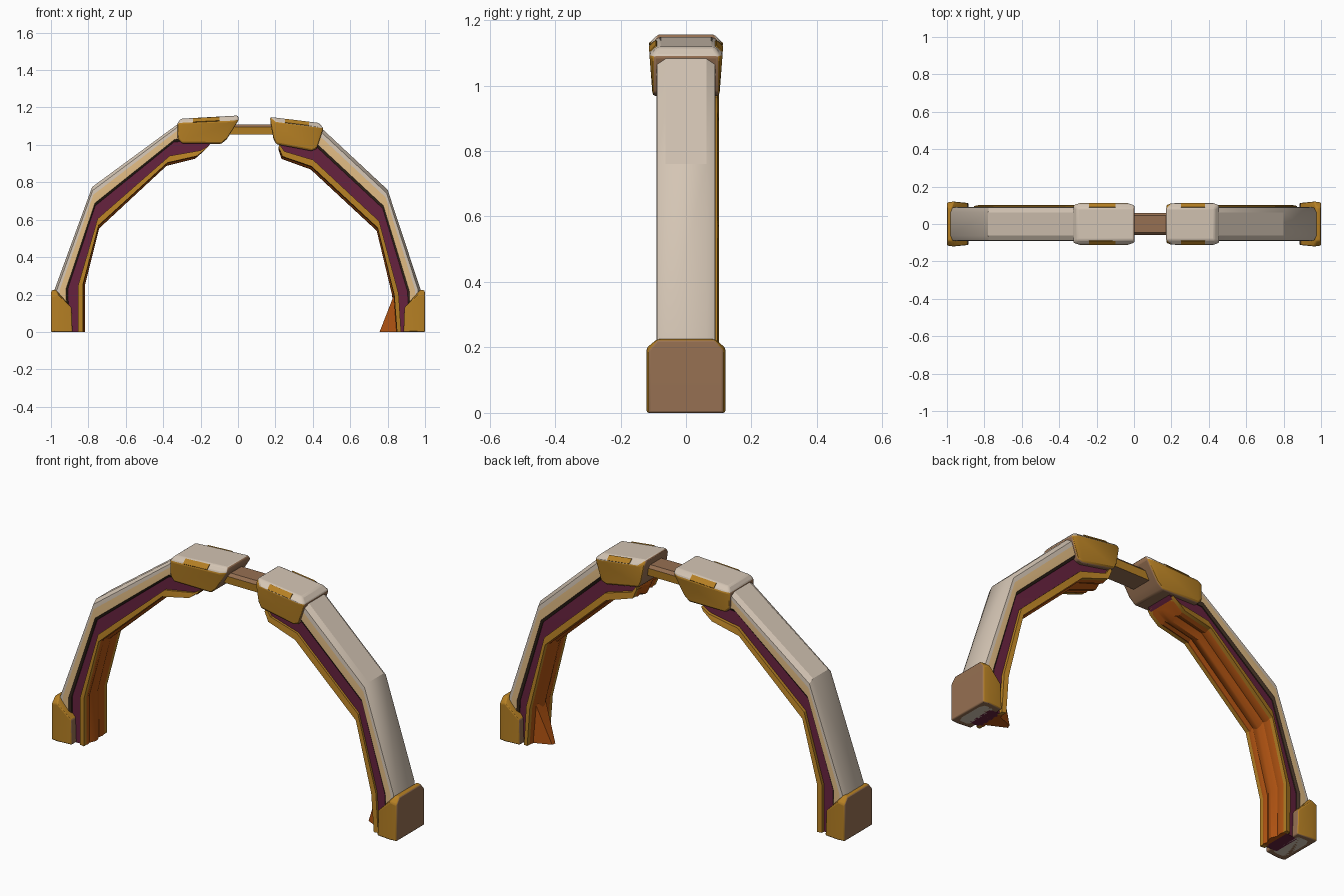
import bpy, bmesh, math
from mathutils import Vector

if "Cube" in bpy.data.objects:
    bpy.data.objects.remove(bpy.data.objects["Cube"])

def srgb(r, g, b):
    lin = lambda c: (c / 255 / 12.92) if c < 10 else ((c / 255 + 0.055) / 1.055) ** 2.4
    return (lin(r), lin(g), lin(b), 1)

def material(name, *rgb):
    m = bpy.data.materials.new(name)
    m.diffuse_color = srgb(*rgb)
    m.use_nodes = True
    m.node_tree.nodes["Principled BSDF"].inputs["Base Color"].default_value = m.diffuse_color
    return m

CREAM = material("cream", 212, 197, 180)
TAN = material("tan", 226, 188, 132)
DARK = material("dark_seam", 62, 46, 34)
MAROON = material("maroon", 102, 34, 62)
GOLD = material("gold", 182, 128, 36)
ORANGE = material("orange", 178, 84, 18)
BROWN = material("brown", 150, 112, 82)

def finish(bm, name, mats, bevel=0.0):
    bmesh.ops.recalc_face_normals(bm, faces=bm.faces[:])
    me = bpy.data.meshes.new(name)
    bm.to_mesh(me)
    bm.free()
    for m in mats:
        me.materials.append(m)
    ob = bpy.data.objects.new(name, me)
    bpy.context.collection.objects.link(ob)
    if bevel:
        b = ob.modifiers.new("bevel", 'BEVEL')
        b.width, b.segments, b.limit_method = bevel, 2, 'ANGLE'
        b.angle_limit = math.radians(30)
    bpy.ops.object.select_all(action='DESELECT')
    ob.select_set(True)
    bpy.context.view_layer.objects.active = ob
    bpy.ops.object.shade_smooth_by_angle(angle=math.radians(28))
    return ob

def loft(name, path, section, mats):
    """Sweep a closed section of (depth fraction, y, material) along outer/inner node pairs."""
    bm = bmesh.new()
    rings = []
    for ox, oz, ix, iz in path:
        rings.append([bm.verts.new((ox + f * (ix - ox), y, oz + f * (iz - oz)))
                      for f, y, _ in section])
    n = len(section)
    for a, b in zip(rings, rings[1:]):
        for i in range(n):
            j = (i + 1) % n
            bm.faces.new((a[i], a[j], b[j], b[i])).material_index = section[i][2]
    bm.faces.new(rings[0])
    bm.faces.new(rings[-1])
    return finish(bm, name, mats)

def hull(name, pts, mats, rule=None, bevel=0.0):
    """Convex block from (x, z, half width) points, coloured by face normal."""
    bm = bmesh.new()
    for x, z, w in pts:
        for s in (-1, 1):
            bm.verts.new((x, s * w, z))
    bmesh.ops.convex_hull(bm, input=bm.verts[:])
    bmesh.ops.dissolve_limit(bm, angle_limit=0.03, verts=bm.verts[:], edges=bm.edges[:])
    bmesh.ops.recalc_face_normals(bm, faces=bm.faces[:])
    for f in bm.faces:
        f.normal_update()
        if rule:
            f.material_index = rule(f.normal)
    return finish(bm, name, mats, bevel)

# Node pairs (outer x, outer z, inner x, inner z) for each half of the arch
PATHS = {
    "left": [(-.98, 0, -.83, 0), (-.983, .22, -.83, .25), (-.78, .775, -.745, .57),
             (-.31, 1.12, -.377, .905), (-.1, 1.12, -.22, .94), (-.08, 1.08, -.17, .98)],
    "right": [(.98, 0, .85, 0), (.975, .23, .835, .2), (.8, .76, .746, .557),
              (.446, 1.09, .393, .885), (.3, 1.1, .238, .938), (.24, 1.09, .217, .987)],
}

# Half sections mirrored in y: cream top, tan flank, dark lip
half_shell = [(0, .062, 0), (.09, .088, 0), (.2, .09, 1), (.42, .09, 2), (.49, .08, 2)]
mirrored = [(f, -y, 0) for f, y, _ in reversed(half_shell)]
for k, m in enumerate([2, 1, 0, 0, 0]):
    f, y, _ = mirrored[k]
    mirrored[k] = (f, y, m)
mirrored[0] = (.49, -.08, 2)
SHELL = half_shell + mirrored

BAND = [(.42, -.074, 0), (.42, .074, 0), (.92, .08, 0), (.92, -.074, 0)]
TRIM_FRONT = [(.83, -.086, 0), (.83, -.06, 0), (1, -.066, 0), (1, -.09, 0)]
TRIM_BACK = [(.83, .096, 0), (.83, .06, 0), (1, .072, 0), (1, .101, 0)]
# Rippled inner lining
LINING = [(.88, -.07, 0), (.88, .075, 0), (1.0, .08, 0), (1.03, .06, 0), (.99, .035, 0),
          (1.08, .005, 0), (1.07, -.015, 0), (.98, -.04, 0), (1.02, -.06, 0), (.99, -.074, 0)]

for side, path in PATHS.items():
    loft(side + "_shell", path, SHELL, [CREAM, TAN, DARK])
    loft(side + "_band", path, BAND, [MAROON])
    loft(side + "_front_trim", path, TRIM_FRONT, [GOLD])
    loft(side + "_back_trim", path, TRIM_BACK, [GOLD])
    loft(side + "_lining", path, LINING, [ORANGE])

# Feet: brown outside, gold front and back
for side, s in (("left", -1), ("right", 1)):
    pts = [(1, 0, .115), (1, .19, .115), (.998, .222, .088), (.975, .226, .088),
           (.965, .2, .12), (.89, .13, .112), (.885, 0, .112), (.965, 0, .12)]
    hull(side + "_foot", [(s * x, z, w) for x, z, w in pts], [GOLD, BROWN],
         lambda n: 1 if abs(n.x) > .75 or n.z < -.8 else 0, .006)

# Crown caps: cream top, gold flanks, brown ends
def cap_rule(n):
    if n.z > .42:
        return 0
    return 1 if abs(n.y) > .5 else 2

hull("left_cap", [(-.305, 1.14, .085), (0, 1.157, .085), (.005, 1.135, .1), (-.325, 1.115, .1),
                  (-.29, 1.12, .112), (-.03, 1.13, .112), (-.06, 1.03, .1), (-.09, 1.005, .1),
                  (-.3, 1.008, .104), (-.322, 1.03, .1)],
     [CREAM, GOLD, BROWN], cap_rule, .008)
hull("right_cap", [(.172, 1.149, .085), (.43, 1.118, .085), (.457, 1.09, .1), (.173, 1.12, .1),
                   (.2, 1.125, .112), (.425, 1.095, .112), (.42, .977, .1), (.39, .968, .102),
                   (.205, 1.003, .102), (.19, 1.03, .102)],
     [CREAM, GOLD, BROWN], cap_rule, .008)

# Gold inlays on the upper edges of the caps
def inlay(name, x0, z0, x1, z1):
    for label, s in (("front", -1), ("back", 1)):
        bm = bmesh.new()
        for x, z in ((x0, z0), (x1, z1)):
            for y, dz in ((.092, .0), (.113, -.02), (.088, -.005), (.108, -.025)):
                bm.verts.new((x, s * y, z + dz))
        bmesh.ops.convex_hull(bm, input=bm.verts[:])
        finish(bm, name + "_" + label, [GOLD])

inlay("left_cap_inlay", -.24, 1.143, -.1, 1.15)
inlay("right_cap_inlay", .25, 1.14, .38, 1.124)

# Bar joining the caps
hull("crown_bar", [(-.05, 1.11, .045), (.22, 1.11, .045), (-.05, 1.095, .058), (.22, 1.095, .058),
                   (-.05, 1.055, .055), (.22, 1.055, .055)],
     [BROWN, GOLD], lambda n: 1 if abs(n.y) > .8 else 0)

# Loose lining flap at the bottom of the right leg
bm = bmesh.new()
for x, y, z in ((.835, -.03, .2), (.835, .05, .2), (.757, 0, 0), (.762, .02, 0),
                (.86, -.05, 0), (.86, .06, 0)):
    bm.verts.new((x, y, z))
bmesh.ops.convex_hull(bm, input=bm.verts[:])
finish(bm, "lining_flap", [ORANGE])
